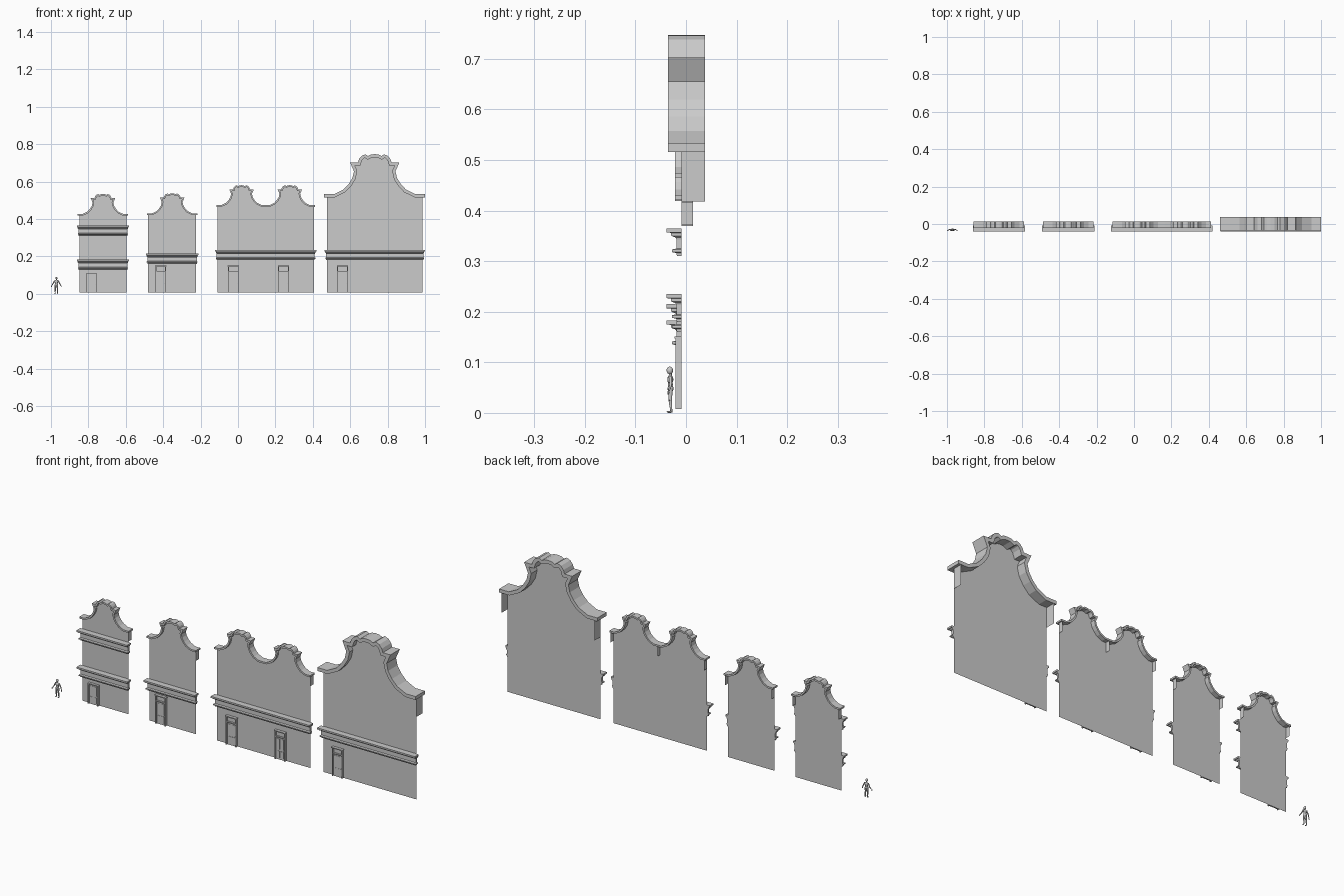
import bpy, bmesh, math
from mathutils import Vector, Matrix

if "Cube" in bpy.data.objects:
    bpy.data.objects.remove(bpy.data.objects["Cube"])

WALL_Y = -0.009
BOTTOM = 0.008


def make_object(name, bm):
    bmesh.ops.recalc_face_normals(bm, faces=bm.faces)
    me = bpy.data.meshes.new(name)
    bm.to_mesh(me)
    bm.free()
    ob = bpy.data.objects.new(name, me)
    bpy.context.collection.objects.link(ob)
    return ob


def box(bm, x0, x1, y0, y1, z0, z1):
    m = Matrix.Translation(((x0 + x1) / 2, (y0 + y1) / 2, (z0 + z1) / 2))
    m = m @ Matrix.Diagonal((x1 - x0, y1 - y0, z1 - z0, 1))
    bmesh.ops.create_cube(bm, size=1, matrix=m)


# Half outline of the gable coping, shoulder to crown
HALF = [(.27, 0), (.217, 0), (.168, .024), (.14, .053), (.119, .087), (.111, .122),
        (.132, .17), (.09, .17), (.084, .188), (.07, .205), (.05, .213),
        (.036, .204), (.02, .212)]
OUTLINE = [Vector((-x, z)) for x, z in HALF] + [Vector((0, .214))] + \
          [Vector(p) for p in reversed(HALF)]


def inset(pts, t):
    """Offset the outline inwards with mitred corners."""
    out = []
    for i, p in enumerate(pts):
        normals = []
        for a, b in ((i - 1, i), (i, i + 1)):
            if a >= 0 and b < len(pts):
                d = (pts[b] - pts[a]).normalized()
                normals.append(Vector((d.y, -d.x)))
        n1, n2 = normals[0], normals[-1]
        out.append(p + (n1 + n2) * t / (1 + n1.dot(n2)))
    return out


def gable_bay(name, cx, half, base, s, y0, y1):
    # curved coping strip
    outer, inner = OUTLINE, inset(OUTLINE, .017)
    bm = bmesh.new()
    rings = []
    for o, i in zip(outer, inner):
        rings.append([bm.verts.new((cx + p.x * s, y, base + p.y * s))
                      for p, y in ((o, y0), (o, y1), (i, y1), (i, y0))])
    for a, b in zip(rings, rings[1:]):
        for k in range(4):
            j = (k + 1) % 4
            bm.faces.new((a[k], a[j], b[j], b[k]))
    bm.faces.new(rings[0])
    bm.faces.new(rings[-1])
    make_object(name + "_coping", bm)
    # flat wall sheet up to the coping
    bm = bmesh.new()
    mid = inset(OUTLINE, .009)
    pts = [(-half, BOTTOM)] + [(max(-half, min(half, p.x * s)), base + p.y * s)
                               for p in mid] + [(half, BOTTOM)]
    bm.faces.new([bm.verts.new((cx + x, WALL_Y, z)) for x, z in pts])
    make_object(name + "_wall", bm)
    # short return sheets behind the shoulders
    bm = bmesh.new()
    zt = base - .015 * s
    for x in (cx - half, cx + half):
        bm.faces.new([bm.verts.new((x, y, z)) for y, z in
                      ((WALL_Y, zt), (y1, zt), (y1, zt - .1 * s), (WALL_Y, zt - .1 * s))])
    make_object(name + "_returns", bm)


# Cornice section: (projection, depth below top)
SECTION = [(.030, 0), (.030, .008), (.021, .009), (.020, .015), (.012, .018), (.010, .022),
           (.010, .040), (.019, .042), (.019, .047), (.010, .049), (.009, .055)]


def cornice(name, x0, x1, top):
    bm = bmesh.new()
    rings = []
    for d, h in SECTION:
        e = d * .42
        rings.append([bm.verts.new((x, y, top - h)) for x, y in
                      ((x0 - e, WALL_Y), (x0 - e, WALL_Y - d),
                       (x1 + e, WALL_Y - d), (x1 + e, WALL_Y))])
    for a, b in zip(rings, rings[1:]):
        for k in range(4):
            j = (k + 1) % 4
            bm.faces.new((a[k], a[j], b[j], b[k]))
    bm.faces.new(rings[0])
    bm.faces.new(rings[-1])
    make_object(name, bm)


def door(name, x0, x1, top, transom=True):
    f, yf = .005, WALL_Y - .012
    bm = bmesh.new()
    # frame posts, head and transom bar
    box(bm, x0, x0 + f, yf, WALL_Y, BOTTOM, top)
    box(bm, x1 - f, x1, yf, WALL_Y, BOTTOM, top)
    box(bm, x0 + f, x1 - f, yf, WALL_Y, top - f, top)
    leaf_top = top - f
    if transom:
        leaf_top = top - .032
        box(bm, x0 + f, x1 - f, yf, WALL_Y, leaf_top, leaf_top + f)
        box(bm, x0 - .002, x1 + .002, yf - .002, WALL_Y, top - .003, top + .001)
        box(bm, x0 + f, x1 - f, WALL_Y - .003, WALL_Y, leaf_top + f, top - f)
    make_object(name + "_frame", bm)
    # leaf with raised panels and knob
    bm = bmesh.new()
    box(bm, x0 + f, x1 - f, WALL_Y - .006, WALL_Y, BOTTOM, leaf_top)
    mx, mz = (x0 + x1) / 2, BOTTOM + (leaf_top - BOTTOM) * .42
    for a, b in ((x0 + f + .005, mx - .003), (mx + .003, x1 - f - .005)):
        for c, d in ((BOTTOM + .008, mz - .004), (mz + .004, leaf_top - .007)):
            box(bm, a, b, WALL_Y - .0075, WALL_Y - .006, c, d)
    bmesh.ops.create_uvsphere(bm, u_segments=8, v_segments=6, radius=.002,
                              matrix=Matrix.Translation((x1 - f - .003, WALL_Y - .009, mz)))
    make_object(name + "_leaf", bm)


# Four facades: bay centres, bay half width, shoulder height, scale, depth, cornice tops
FACADES = [
    ("first_house", [-.722], .1265, .427, .5, -.022, .014, [.183, .365]),
    ("second_house", [-.352], .128, .430, .5, -.022, .014, [.215]),
    ("double_house", [.019, .277], .129, .474, .5, -.022, .014, [.235]),
    ("large_house", [.731], .256, .533, 1, -.036, .038, [.235]),
]
for name, centres, half, base, s, y0, y1, tops in FACADES:
    for n, cx in enumerate(centres):
        gable_bay(f"{name}_bay_{n + 1}", cx, half, base, s, y0, y1)
    for n, top in enumerate(tops):
        cornice(f"{name}_cornice_{n + 1}", centres[0] - half, centres[-1] + half, top)

door("first_door", -.812, -.755, .110, False)
for n, x in enumerate((-.441, -.053, .215, .530)):
    door(f"transom_door_{n + 1}", x, x + .057, .150)

# Scale figure made of tapered limbs and ellipsoids
FX, FY = -.971, -.031
bm = bmesh.new()


def limb(p, q, r1, r2):
    a, b = Vector(p), Vector(q)
    d = b - a
    m = Matrix.Translation((a + b) / 2 + Vector((FX, FY, 0)))
    m = m @ d.to_track_quat('Z', 'Y').to_matrix().to_4x4()
    bmesh.ops.create_cone(bm, cap_ends=True, segments=10, radius1=r1, radius2=r2,
                          depth=d.length, matrix=m)


def blob(p, size):
    m = Matrix.Translation(Vector(p) + Vector((FX, FY, 0))) @ Matrix.Diagonal((*size, 1))
    bmesh.ops.create_uvsphere(bm, u_segments=12, v_segments=8, radius=1, matrix=m)


blob((0, -.001, .084), (.0055, .0065, .0075))
limb((0, 0, .072), (0, 0, .079), .0032, .0028)
blob((0, 0, .066), (.0105, .006, .0095))
blob((0, 0, .056), (.0075, .005, .009))
blob((0, .0005, .048), (.009, .006, .007))
for sx in (-1, 1):
    limb((sx * .009, 0, .071), (sx * .017, .001, .056), .0034, .0026)
    limb((sx * .017, .001, .056), (sx * .0245, -.003, .043), .0026, .0017)
    blob((sx * .026, -.004, .040), (.0025, .002, .004))
    limb((sx * .0045, 0, .047), (sx * .006, 0, .025), .0050, .0033)
    limb((sx * .006, 0, .025), (sx * .0065, .002, .003), .0035, .0020)
    blob((sx * .007, -.0015, .002), (.0025, .006, .002))
figure = make_object("scale_figure", bm)
bpy.context.view_layer.objects.active = figure
figure.select_set(True)
bpy.ops.object.shade_smooth_by_angle(angle=math.radians(40))
